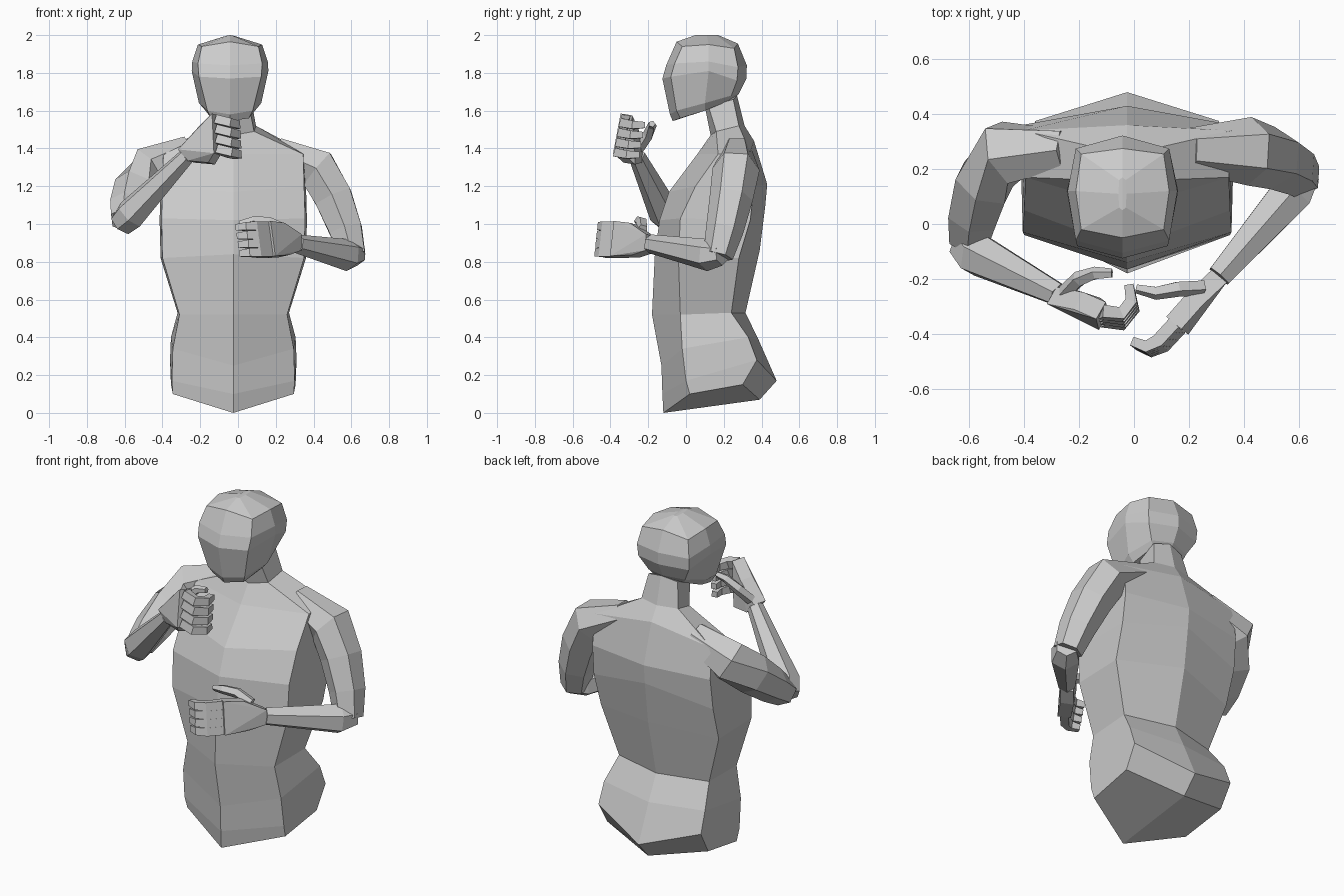
import bpy
import bmesh
import math
from mathutils import Vector

cube = bpy.data.objects.get("Cube")
if cube:
    bpy.data.objects.remove(cube, do_unlink=True)

GREY = (0.6, 0.6, 0.6, 1.0)
clay = bpy.data.materials.new("clay grey")
clay.use_nodes = True
clay.diffuse_color = GREY
clay.node_tree.nodes["Principled BSDF"].inputs["Base Color"].default_value = GREY


def finish(name, bm):
    """Turn a bmesh into a flat shaded object."""
    bmesh.ops.recalc_face_normals(bm, faces=bm.faces[:])
    mesh = bpy.data.meshes.new(name)
    bm.to_mesh(mesh)
    bm.free()
    mesh.materials.append(clay)
    obj = bpy.data.objects.new(name, mesh)
    bpy.context.collection.objects.link(obj)
    return obj


def bridge(bm, rings):
    for low, high in zip(rings, rings[1:]):
        count = len(low)
        for i in range(count):
            j = (i + 1) % count
            bm.faces.new((low[i], low[j], high[j], high[i]))


def mirrored_loft(name, centre, half_rings):
    """Loft half rings (front centre round to back centre) on both sides."""
    bm = bmesh.new()
    rings = []
    for half in half_rings:
        other = [(-x, y, z) for x, y, z in half[-2:0:-1]]
        rings.append([bm.verts.new((x + centre, y, z)) for x, y, z in half + other])
    bridge(bm, rings)
    middle = len(half_rings[0])
    for ring in (rings[0], rings[-1]):
        bm.faces.new(ring[:middle])
        bm.faces.new(ring[middle - 1:] + ring[:1])
    return finish(name, bm)


def tube(name, path, sides=6, ref=(0, 0, 1)):
    """Faceted limb along points that each carry a radius."""
    bm = bmesh.new()
    points = [Vector(p[:3]) for p in path]
    rings = []
    for i, point in enumerate(points):
        ahead = points[min(i + 1, len(points) - 1)] - points[max(i - 1, 0)]
        ahead.normalize()
        u = ahead.cross(Vector(ref)).normalized()
        v = u.cross(ahead)
        ring = []
        for k in range(sides):
            a = 2 * math.pi * (k + 0.5) / sides
            ring.append(bm.verts.new(point + path[i][3] * (u * math.cos(a) + v * math.sin(a))))
        rings.append(ring)
    bridge(bm, rings)
    bm.faces.new(rings[0])
    bm.faces.new(rings[-1])
    return finish(name, bm)


def hand(side, rows, curl, thumb):
    """Palm hull from (top, bottom) rows, four curled fingers and a thumb."""
    rows = [(Vector(a), Vector(b)) for a, b in rows]
    top, bottom = rows[-1]
    across = bottom - top
    along = (top + bottom) - (rows[0][0] + rows[0][1])
    normal = along.cross(across).normalized() * 0.036
    bm = bmesh.new()
    for row in rows:
        for p in row:
            bm.verts.new(p + normal)
            bm.verts.new(p - normal)
    bmesh.ops.convex_hull(bm, input=bm.verts[:])
    finish(side + "_palm", bm)
    names = ("index", "middle", "ring", "little")
    for i, finger in enumerate(names):
        base = top + across * (i + 0.5) / 4
        radii = (0.033, 0.033, 0.03, 0.023)
        path = [(*(base + Vector(d)), r) for d, r in zip(curl, radii)]
        tube(side + "_" + finger + "_finger", path, 4, across)
    tube(side + "_thumb", thumb, 5)


# Torso and neck: half width, then (y, z) of front, front corner, back corner, back
torso_rows = [
    (.32, (-.12, 0), (.02, .1), (.3, .15), (.39, .07)),
    (.325, (-.125, .1), (0, .17), (.375, .28), (.48, .17)),
    (.32, (-.13, .25), (-.02, .34), (.33, .4), (.385, .385)),
    (.285, (-.18, .52), (-.03, .52), (.24, .53), (.315, .53)),
    (.375, (-.165, .84), (-.04, .82), (.28, .82), (.39, .86)),
    (.38, (-.14, 1.02), (-.03, 1.03), (.34, 1.02), (.42, 1.1)),
    (.375, (-.09, 1.17), (.05, 1.2), (.36, 1.2), (.43, 1.21)),
    (.37, (.06, 1.37), (.17, 1.37), (.34, 1.38), (.36, 1.44)),
    (.11, (.13, 1.47), (.16, 1.49), (.28, 1.52), (.31, 1.52)),
    (.085, (.1, 1.62), (.12, 1.62), (.25, 1.66), (.27, 1.68)),
]
mirrored_loft("torso", -.025, [
    [(0, *f), (w, *a), (w + .01, *b), (0, *k)] for w, f, a, b, k in torso_rows])

# Head: corner and side half widths, then front, front corner, side, back corner, back
head_rows = [
    (.1, .13, (-.07, 1.545), (-.03, 1.56), (.1, 1.6), (.22, 1.65), (.26, 1.67)),
    (.12, .165, (-.085, 1.58), (-.05, 1.6), (.1, 1.64), (.24, 1.68), (.28, 1.69)),
    (.165, .203, (-.125, 1.77), (-.08, 1.78), (.12, 1.81), (.27, 1.76), (.32, 1.77)),
    (.17, .2, (-.105, 1.84), (-.06, 1.85), (.12, 1.86), (.275, 1.83), (.322, 1.84)),
    (.15, .17, (-.05, 1.965), (-.02, 1.94), (.12, 1.95), (.255, 1.93), (.275, 1.955)),
    (.012, .015, (.05, 2), (.06, 1.998), (.11, 1.998), (.16, 1.998), (.17, 2)),
]
mirrored_loft("head", -.042, [
    [(0, *f), (w, *a), (s, *m), (w, *b), (0, *k)] for w, s, f, a, m, b, k in head_rows])

# Left arm, held low across the belly
tube("left_upper_arm", [
    (.2, .27, 1.39, .08), (.42, .265, 1.29, .125), (.505, .24, 1.14, .115),
    (.57, .205, .97, .1), (.605, .17, .83, .08)], ref=(0, 1, 0))
tube("left_forearm", [
    (.63, .19, .84, .06), (.58, .12, .835, .085), (.31, -.19, .895, .05)])
hand("left", [
    ((.31, -.19, .94), (.31, -.19, .855)),
    ((.22, -.275, 1), (.245, -.265, .83)),
    ((.145, -.36, 1.01), (.17, -.38, .825))],
    [(0, 0, 0), (-.06, -.065, 0), (-.105, -.085, 0), (-.155, -.065, -.005)],
    [(.25, -.23, .97, .03), (.16, -.235, 1.01, .03),
     (.08, -.25, 1.015, .026), (.01, -.235, 1, .018)])

# Right arm, raised towards the chin
tube("right_upper_arm", [
    (-.25, .27, 1.39, .08), (-.47, .26, 1.29, .125), (-.545, .15, 1.19, .115),
    (-.585, .03, 1.09, .1), (-.6, -.06, 1.02, .08)])
tube("right_forearm", [
    (-.615, -.07, 1, .07), (-.57, -.11, 1.05, .085), (-.27, -.26, 1.36, .045)])
hand("right", [
    ((-.3, -.26, 1.39), (-.25, -.265, 1.33)),
    ((-.2, -.28, 1.5), (-.14, -.3, 1.32)),
    ((-.12, -.315, 1.58), (-.11, -.355, 1.37))],
    [(0, 0, 0), (.07, -.01, -.02), (.11, .04, -.03), (.1, .1, -.03)],
    [(-.25, -.25, 1.4, .03), (-.2, -.2, 1.47, .03),
     (-.14, -.18, 1.52, .025), (-.08, -.18, 1.53, .018)])
